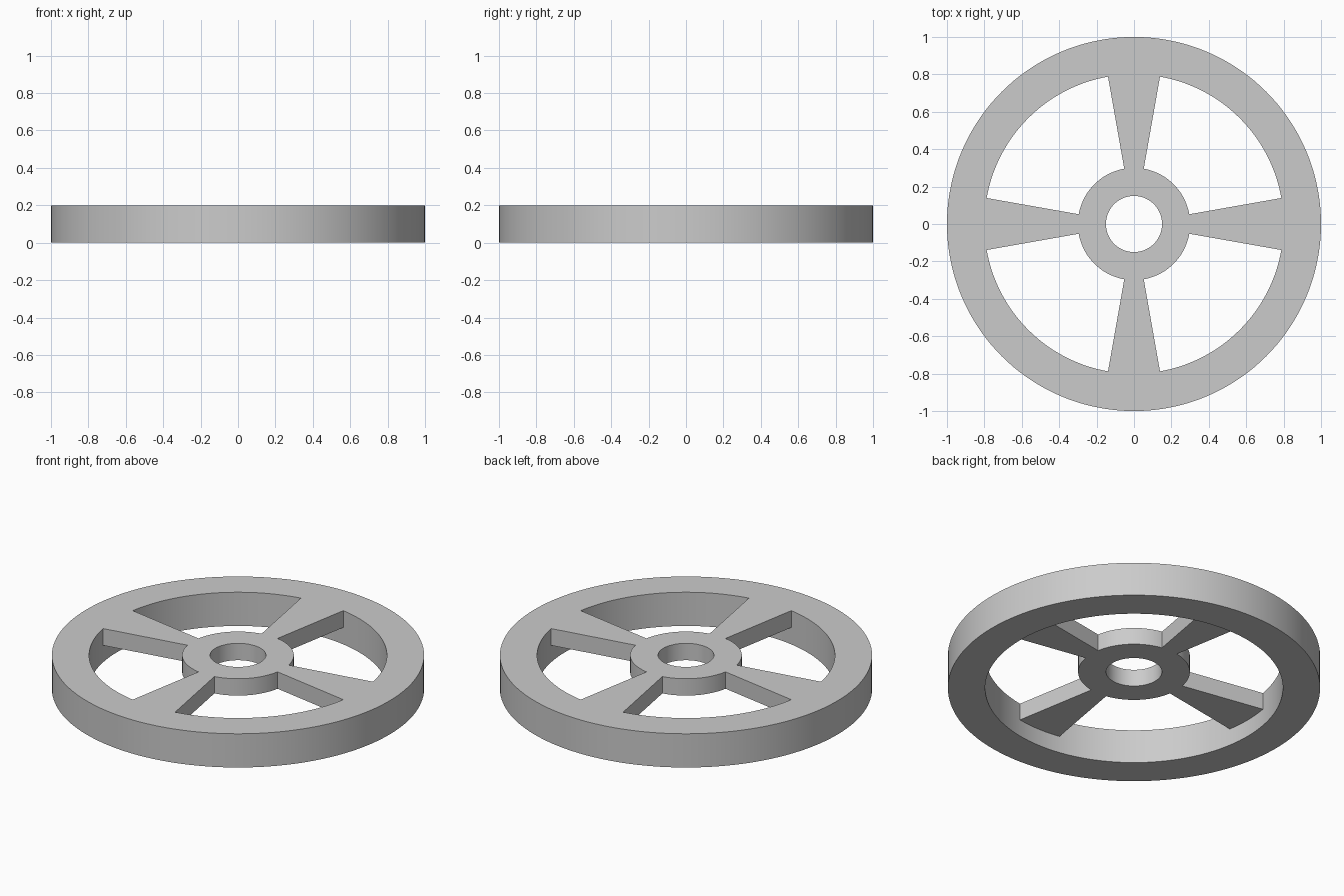
import bpy, bmesh, math
from mathutils import Vector

cube = bpy.data.objects.get("Cube")
if cube:
    bpy.data.objects.remove(cube, do_unlink=True)

SEGMENTS = 144                       # 2.5 degrees per segment
SPOKES = 4
SPOKE_HALF = 4                       # spoke half-width in segments (10 degrees)
HOLE, HUB, RIM_INNER, RIM_OUTER = 0.15, 0.3, 0.8, 1.0
TOP, WEB_THICKNESS, RIM_EXTRA = 0.2, 0.1, 0.1

grey = bpy.data.materials.new("plain_grey")
grey.use_nodes = True
colour = (0.6, 0.6, 0.6, 1.0)
grey.diffuse_color = colour
grey.node_tree.nodes["Principled BSDF"].inputs["Base Color"].default_value = colour

bm = bmesh.new()


def ring(radius):
    """Circle of vertices on the top plane."""
    step = math.tau / SEGMENTS
    return [bm.verts.new((radius * math.cos(i * step), radius * math.sin(i * step), TOP))
            for i in range(SEGMENTS)]


def band(inner, outer, keep=lambda i: True):
    """Faces between two rings, for the segments that keep() accepts."""
    for i in range(SEGMENTS):
        j = (i + 1) % SEGMENTS
        if keep(i):
            bm.faces.new((inner[i], outer[i], outer[j], inner[j]))


def extrude_down(faces, depth):
    """Extrude faces downward and return the new lower faces."""
    geom = bmesh.ops.extrude_face_region(bm, geom=faces)["geom"]
    verts = [g for g in geom if isinstance(g, bmesh.types.BMVert)]
    bmesh.ops.translate(bm, verts=verts, vec=Vector((0, 0, -depth)))
    return [g for g in geom if isinstance(g, bmesh.types.BMFace)]


# Flat plan: hub, tapered spokes and rim
hole, hub, rim_in, rim_out = map(ring, (HOLE, HUB, RIM_INNER, RIM_OUTER))
pitch = SEGMENTS // SPOKES
band(hole, hub)
band(hub, rim_in, lambda i: (i + SPOKE_HALF) % pitch < 2 * SPOKE_HALF)
band(rim_in, rim_out)

# Thickness of the whole wheel, then the deeper rim
lower = extrude_down(bm.faces[:], WEB_THICKNESS)
middle = (RIM_INNER + RIM_OUTER) / 2
rim_faces = [f for f in lower if f.calc_center_median().length > middle - 0.05]
extrude_down(rim_faces, RIM_EXTRA)

# Tidy and create the object
loose = [v for v in bm.verts if not v.link_faces]
bmesh.ops.delete(bm, geom=loose, context='VERTS')
bmesh.ops.recalc_face_normals(bm, faces=bm.faces[:])
mesh = bpy.data.meshes.new("spoked_wheel")
bm.to_mesh(mesh)
bm.free()
mesh.materials.append(grey)
wheel = bpy.data.objects.new("spoked_wheel", mesh)
bpy.context.collection.objects.link(wheel)

bpy.ops.object.select_all(action='DESELECT')
wheel.select_set(True)
bpy.context.view_layer.objects.active = wheel
bpy.ops.object.shade_smooth_by_angle(angle=math.radians(30))
